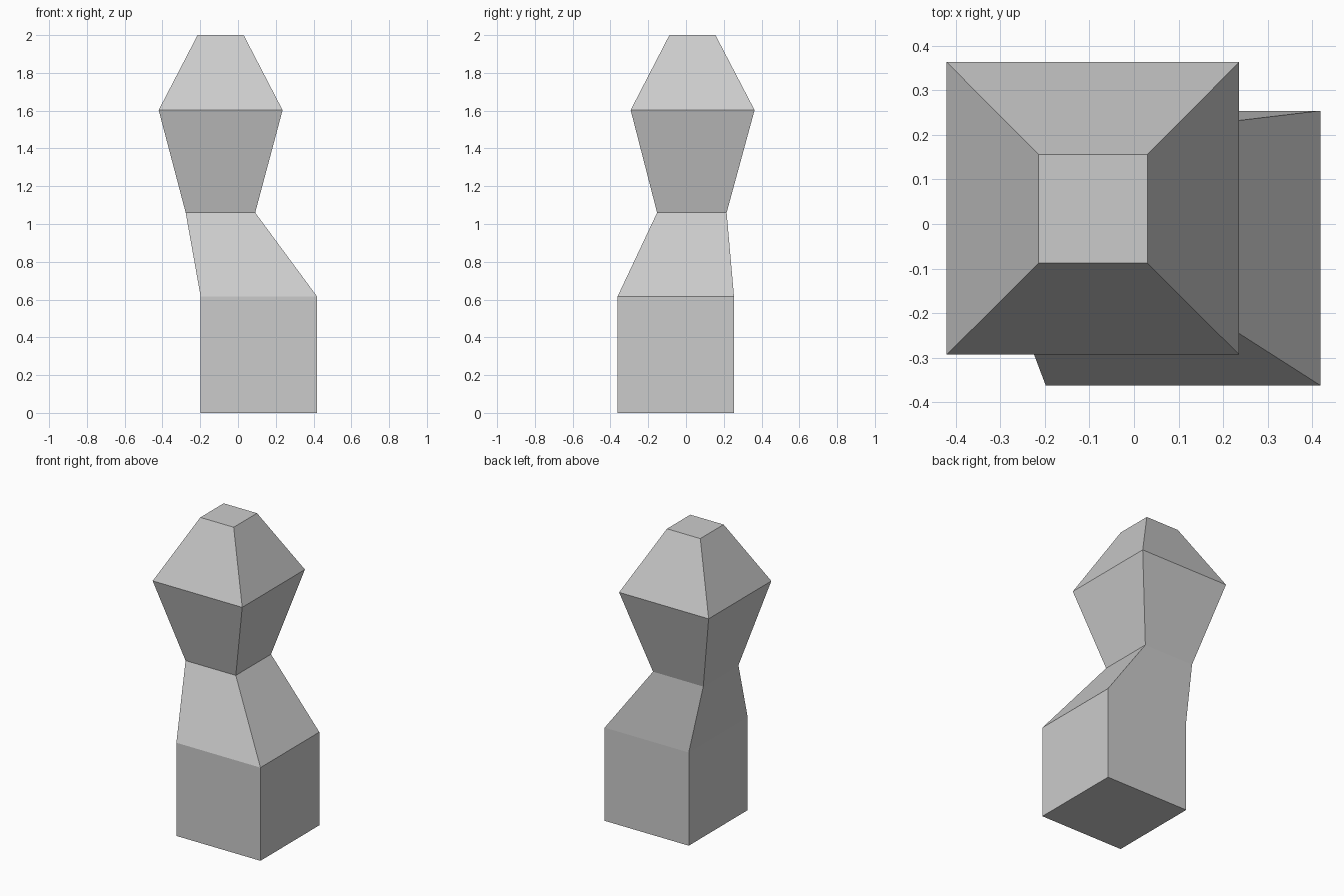
import bpy, bmesh

if "Cube" in bpy.data.objects:
    bpy.data.objects.remove(bpy.data.objects["Cube"])

# Square cross-sections, bottom to top: centre x, centre y, half width, height
SECTIONS = [
    (0.110, -0.054, 0.308, 0.0),     # base
    (0.110, -0.054, 0.308, 0.617),   # top of the block
    (-0.093, 0.031, 0.184, 1.06),    # waist
    (-0.092, 0.035, 0.328, 1.603),   # widest part of the head
    (-0.092, 0.034, 0.122, 2.0),     # flat tip
]
CORNERS = [(-1, -1), (1, -1), (1, 1), (-1, 1)]

# Stacked faceted column, one closed mesh
bm = bmesh.new()
rings = [[bm.verts.new((cx + sx * h, cy + sy * h, z)) for sx, sy in CORNERS]
         for cx, cy, h, z in SECTIONS]

# Side faces between neighbouring sections
for low, high in zip(rings, rings[1:]):
    for i in range(4):
        j = (i + 1) % 4
        bm.faces.new((low[i], low[j], high[j], high[i]))

# Bottom and top caps
bm.faces.new(rings[0][::-1])
bm.faces.new(rings[-1])
bmesh.ops.recalc_face_normals(bm, faces=bm.faces)

mesh = bpy.data.meshes.new("faceted_column")
bm.to_mesh(mesh)
bm.free()
bpy.context.collection.objects.link(bpy.data.objects.new("faceted_column", mesh))
